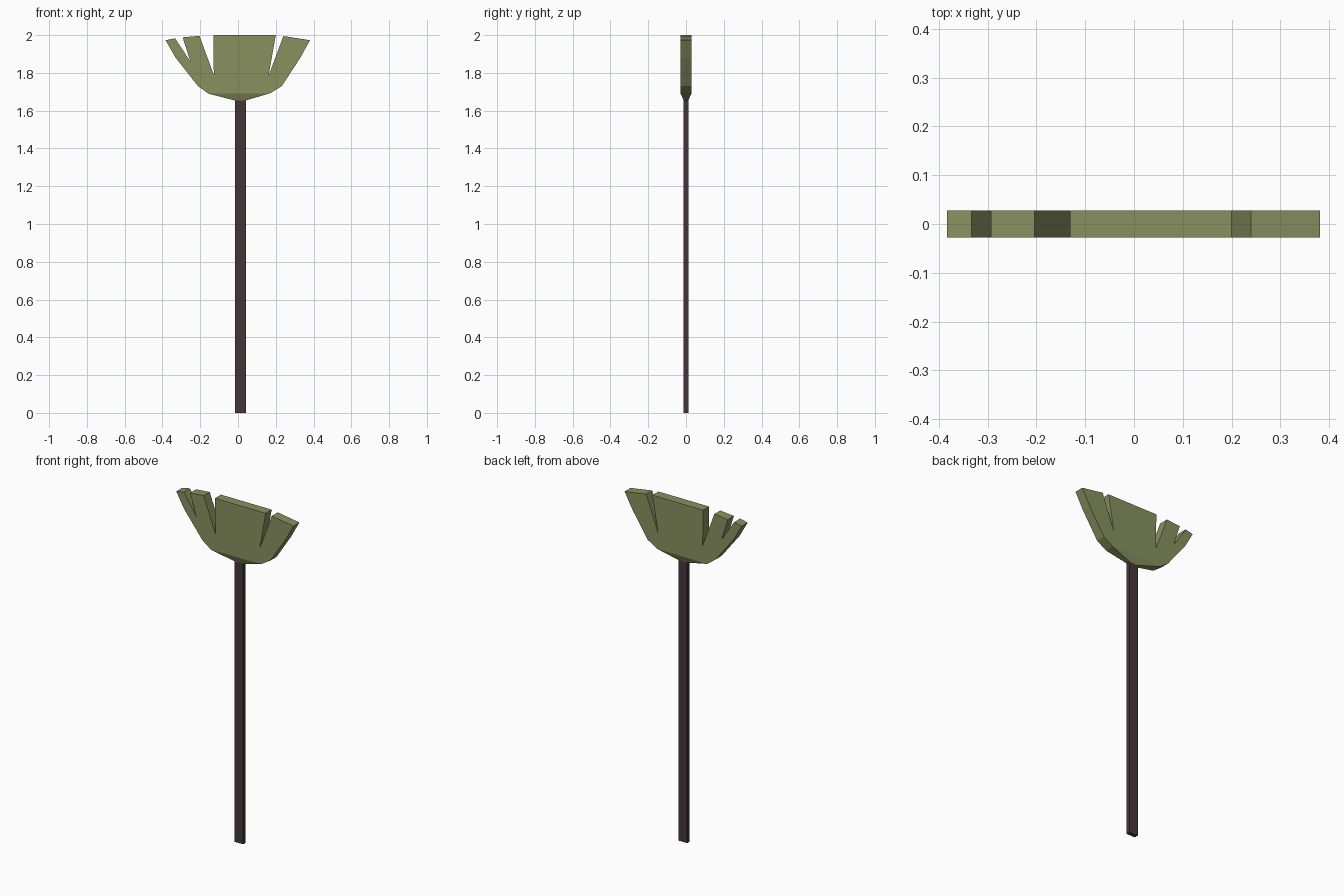
import bpy, bmesh

if "Cube" in bpy.data.objects:
    bpy.data.objects.remove(bpy.data.objects["Cube"])


def material(name, rgb):
    m = bpy.data.materials.new(name)
    m.diffuse_color = (*rgb, 1)
    m.use_nodes = True
    m.node_tree.nodes["Principled BSDF"].inputs["Base Color"].default_value = m.diffuse_color
    return m


def make_object(name, bm, mat):
    bmesh.ops.recalc_face_normals(bm, faces=bm.faces)
    mesh = bpy.data.meshes.new(name)
    bm.to_mesh(mesh)
    bm.free()
    mesh.materials.append(mat)
    ob = bpy.data.objects.new(name, mesh)
    bpy.context.collection.objects.link(ob)
    return ob


green = material("olive_green", (0.246, 0.283, 0.114))
brown = material("dark_brown", (0.061, 0.037, 0.041))

# Handle: thin flat stick
bm = bmesh.new()
bmesh.ops.create_cube(bm, size=1)
for v in bm.verts:
    v.co.x = 0.013 + v.co.x * 0.058
    v.co.y *= 0.024
    v.co.z = (v.co.z + 0.5) * 1.66
make_object("handle", bm, brown)

# Fan head: notched outline (x, z), last two points are the pinched bottom edge
outline = [
    (-0.157, 1.69), (-0.212, 1.73), (-0.33, 1.88), (-0.383, 1.973),
    (-0.333, 1.983), (-0.252, 1.86), (-0.293, 1.988), (-0.204, 1.996),
    (-0.128, 1.79), (-0.131, 2.0), (0.2, 2.0), (0.162, 1.785),
    (0.24, 1.995), (0.381, 1.973), (0.33, 1.88), (0.232, 1.73),
    (0.17, 1.692), (0.037, 1.653), (-0.013, 1.653),
]
bm = bmesh.new()
n = len(outline)
sides = []
for s in (-1, 1):
    ring = []
    for i, (x, z) in enumerate(outline):
        half = 0.012 if i >= n - 2 else 0.028
        ring.append(bm.verts.new((x, s * half, z)))
    bm.faces.new(ring[:n - 2])                              # flat blade face
    bm.faces.new([ring[0], ring[n - 3], ring[n - 2], ring[n - 1]])  # taper
    sides.append(ring)
for i in range(n):
    j = (i + 1) % n
    bm.faces.new([sides[0][i], sides[0][j], sides[1][j], sides[1][i]])
bmesh.ops.recalc_face_normals(bm, faces=bm.faces)
bmesh.ops.triangulate(bm, faces=[f for f in bm.faces if len(f.verts) > 4])
make_object("fan_head", bm, green)
